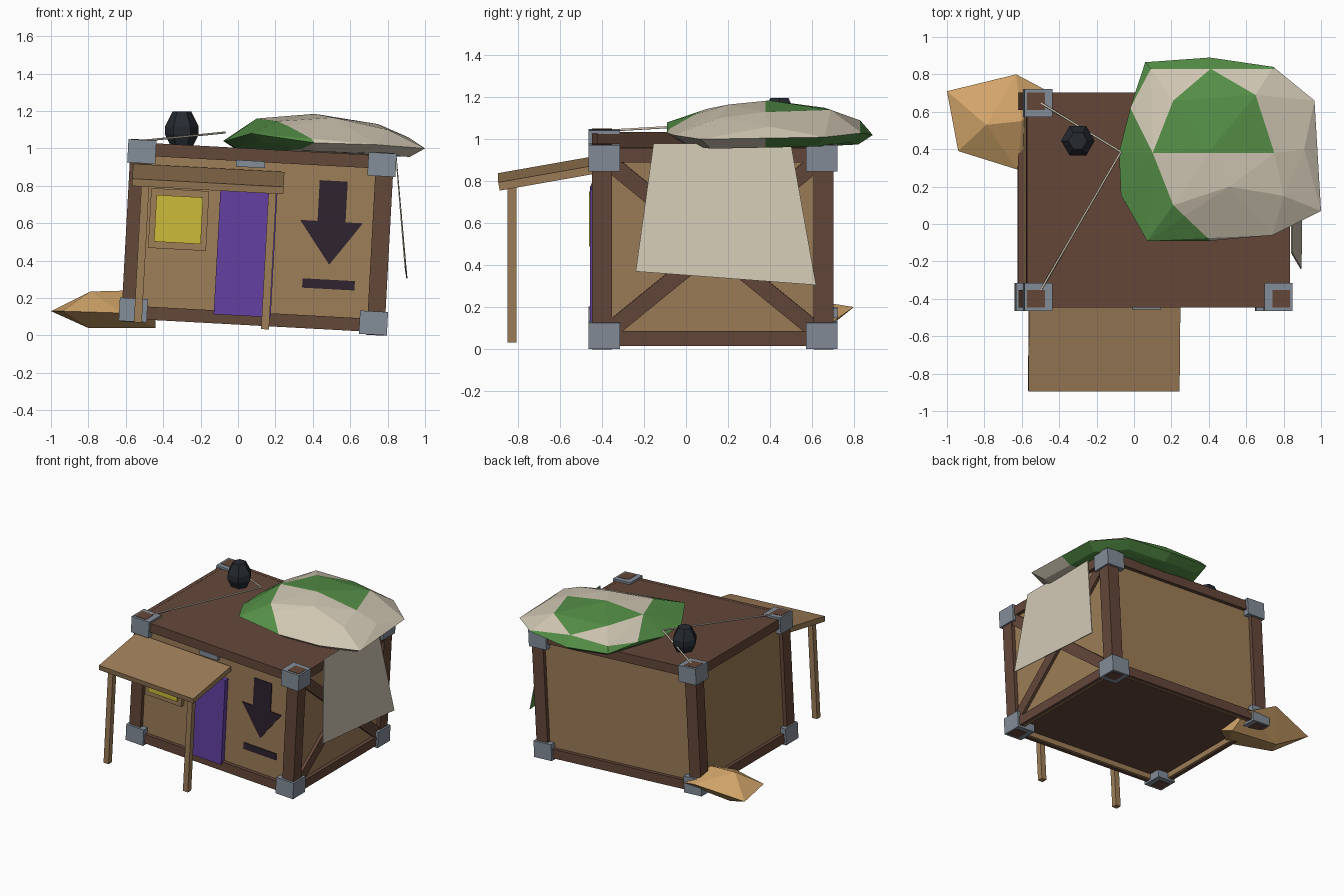
import bpy, bmesh
from math import radians, atan2, hypot, cos, sin, pi
from mathutils import Matrix, Vector

cube = bpy.data.objects.get("Cube")
if cube:
    bpy.data.objects.remove(cube)


def material(name, code):
    srgb = [int(code[i:i + 2], 16) / 255 for i in (0, 2, 4)]
    col = [((c + .055) / 1.055) ** 2.4 for c in srgb] + [1]
    m = bpy.data.materials.new(name)
    m.use_nodes = True
    m.diffuse_color = col
    bsdf = m.node_tree.nodes["Principled BSDF"]
    bsdf.inputs["Base Color"].default_value = col
    bsdf.inputs["Roughness"].default_value = .9
    return m


BROWN = material("dark brown timber", "644739")
TAN = material("tan boards", "9E7E58")
GREY = material("grey metal", "848D98")
PURPLE = material("purple cloth", "6440A2")
YELLOW = material("yellow pane", "CCBB3A")
INK = material("dark paint", "2F2330")
GREEN = material("green cloth", "558F47")
CREAM = material("cream cloth", "D2C8B4")
SAND = material("sandy sack", "D6A86C")
IRON = material("black iron", "262B31")

# The whole hut leans slightly to one side
LEAN = Matrix.Translation((.105, .128, .525)) @ Matrix.Rotation(radians(3.1), 4, 'Y')


def finish(name, bm, mats, matrix=Matrix()):
    bmesh.ops.recalc_face_normals(bm, faces=bm.faces)
    mesh = bpy.data.meshes.new(name)
    bm.to_mesh(mesh)
    bm.free()
    for m in mats:
        mesh.materials.append(m)
    ob = bpy.data.objects.new(name, mesh)
    bpy.context.collection.objects.link(ob)
    ob.matrix_world = matrix
    return ob


def boxes(name, mat, items):
    """Each item is (centre, size) or (centre, size, x rotation) in hut space."""
    bm = bmesh.new()
    for centre, size, *turn in items:
        rot = Matrix.Rotation(turn[0] if turn else 0, 4, 'X')
        bmesh.ops.create_cube(bm, size=1, matrix=Matrix.Translation(centre) @ rot
                              @ Matrix.Diagonal((*size, 1)))
    return finish(name, bm, [mat], LEAN)


def hull(points):
    bm = bmesh.new()
    for p in points:
        bm.verts.new(p)
    res = bmesh.ops.convex_hull(bm, input=bm.verts)
    loose = [v for v in bm.verts if not v.link_faces]
    bmesh.ops.delete(bm, geom=loose, context='VERTS')
    bm.normal_update()
    return bm


SIGNS = (-1, 1)

# Timber frame with metal corners
boxes("corner_blocks", GREY, [((.643 * a, .518 * b, .424 * c), (.15, .15, .125))
                              for a in SIGNS for b in SIGNS for c in SIGNS])
boxes("posts", BROWN, [((.657 * a, .528 * b, 0), (.095, .095, .978))
                       for a in SIGNS for b in SIGNS])
boxes("long_rails", BROWN, [((0, .561 * b, .437 * c), (1.3, .028, .07))
                            for b in SIGNS for c in SIGNS])
boxes("side_rails", BROWN, [((.69 * a, 0, .437 * c), (.028, 1.05, .07))
                            for a in SIGNS for c in SIGNS])

# Walls, roof and floor
boxes("long_walls", TAN, [((0, .537 * b, -.01), (1.3, .02, .92)) for b in SIGNS])
boxes("side_walls", TAN, [((.666 * a, 0, -.01), (.02, 1.06, .92)) for a in SIGNS])
boxes("roof", BROWN, [((0, 0, .45), (1.4, 1.14, .042))])
boxes("floor", BROWN, [((0, 0, -.42), (1.32, 1.06, .02))])
tilt = atan2(.8, .98)
boxes("cross_braces", BROWN, [((.686, 0, 0), (.022 + .002 * s, 1.2, .08), tilt * s)
                              for s in SIGNS])

# Front details
boxes("window_frame", TAN, [((-.427 + .14 * s, -.56, .072), (.03, .04, .32)) for s in SIGNS]
      + [((-.427, -.56, .072 + .142 * s), (.31, .04, .036)) for s in SIGNS])
boxes("window_pane", YELLOW, [((-.427, -.57, .072), (.25, .04, .25))])
boxes("door", PURPLE, [((-.06, -.565, -.091), (.305, .04, .665))])
boxes("latch", GREY, [((-.059, -.57, .389), (.155, .03, .036))])
boxes("painted_bar", INK, [((.392, -.55, -.231), (.28, .008, .05))])

bm = bmesh.new()
half = [(.0, -.126), (.168, .105), (.075, .105), (.075, .323)]
outline = half + [(-x, z) for x, z in reversed(half[1:])]
face = bm.faces.new([bm.verts.new((.39 + x, -.554, z)) for x, z in outline])
ext = bmesh.ops.extrude_face_region(bm, geom=[face])
bmesh.ops.translate(bm, vec=(0, .007, 0),
                    verts=[v for v in ext["geom"] if isinstance(v, bmesh.types.BMVert)])
finish("painted_arrow", bm, [INK], LEAN)

# Porch canopy
boxes("canopy", TAN, [((-.281, -.793, .297), (.81, .46, .04), radians(10))])
boxes("canopy_posts", TAN, [((x, -.958, -.112), (.042, .042, .754)) for x in (-.615, .066)])

# Lantern on the roof
rings = [(.06, 1.015), (.09, 1.075), (.09, 1.118), (.05, 1.197)]
bm = hull([(-.3 + r * cos(i * pi / 3), .445 + r * sin(i * pi / 3), z)
           for r, z in rings for i in range(6)])
finish("lantern", bm, [IRON])

# Ropes from the roof corners to the bundle
for side, y in (("front", -.39), ("back", .66)):
    curve = bpy.data.curves.new(side + "_rope", 'CURVE')
    curve.dimensions = '3D'
    curve.bevel_depth = .006
    curve.bevel_resolution = 1
    spline = curve.splines.new('POLY')
    spline.points.add(1)
    spline.points[0].co = (-.52, y, 1.04, 1)
    spline.points[1].co = (-.07, .385, 1.085, 1)
    curve.materials.append(CREAM)
    bpy.context.collection.objects.link(bpy.data.objects.new(side + "_rope", curve))

# Sack by the back corner
finish("sack", hull([(-1, .71, .13), (-.63, .8, .2), (-.94, .39, .13), (-.62, .29, .12),
                     (-.79, .53, .235), (-.6, .55, .24), (-.44, .7, .13), (-.44, .42, .1),
                     (-.8, .6, .04), (-.44, .55, .04)]), [SAND])

# Patched cloth bundle on the roof
rim = [(-.08, .385, 1.04), (-.07, .155, 1.04), (.07, -.09, 1.08), (.41, -.09, 1.03),
       (.74, -.06, 1.02), (1, .07, 1), (.965, .66, 1.01), (.745, .84, 1.03),
       (.405, .89, 1.02), (.06, .865, 1.05), (-.02, .62, 1.07)]
crown = [(.09, .83, 1.09), (.41, .83, 1.09), (.21, .66, 1.15), (.65, .69, 1.14),
         (.75, .38, 1.13), (.1, .38, 1.16), (.41, .4, 1.185), (.21, .1, 1.145),
         (.51, .2, 1.165), (.8, .15, 1.1), (.91, .4, 1.06)]
base = [(.42 + (x - .42) * .86, .4 + (y - .4) * .86, z - .045) for x, y, z in rim]
bm = hull(rim + crown + base)
patches = [
    [(.41, .83), (.65, .69), (.75, .38), (.1, .38), (.21, .66)],
    [(-.02, .62), (.1, .38), (.21, .1), (.63, -.3), (-.3, -.3), (-.3, .7)],
    [(-.3, .7), (-.02, .62), (.09, .83), (.75, .83), (.75, 2), (-.3, 2)],
]


def edges(poly):
    return zip(poly, poly[1:] + poly[:1])


def inside(p, poly):
    hit = False
    for (ax, ay), (bx, by) in edges(poly):
        if (ay > p.y) != (by > p.y) and p.x < ax + (p.y - ay) * (bx - ax) / (by - ay):
            hit = not hit
    return hit


for poly in patches:
    for (ax, ay), (bx, by) in edges(poly):
        bmesh.ops.bisect_plane(bm, geom=bm.verts[:] + bm.edges[:] + bm.faces[:],
                               plane_co=(ax, ay, 1), plane_no=(by - ay, ax - bx, 0))
bm.normal_update()
for f in bm.faces:
    c = f.calc_center_median()
    under = f.normal.z < -.2 and c.y > .4
    f.material_index = int(under or any(inside(c, poly) for poly in patches))
finish("cloth_bundle", bm, [CREAM, GREEN])

# Cloth hanging down the side, green on its inner face
sheet = [(.84, -.155, .98), (.84, .5, .98), (.9, .62, .305), (.89, -.24, .37)]
bm = hull([(x + d, y, z) for x, y, z in sheet for d in (0, .006)])
for f in bm.faces:
    f.material_index = int(f.normal.x < -.5)
finish("hanging_cloth", bm, [CREAM, GREEN])
